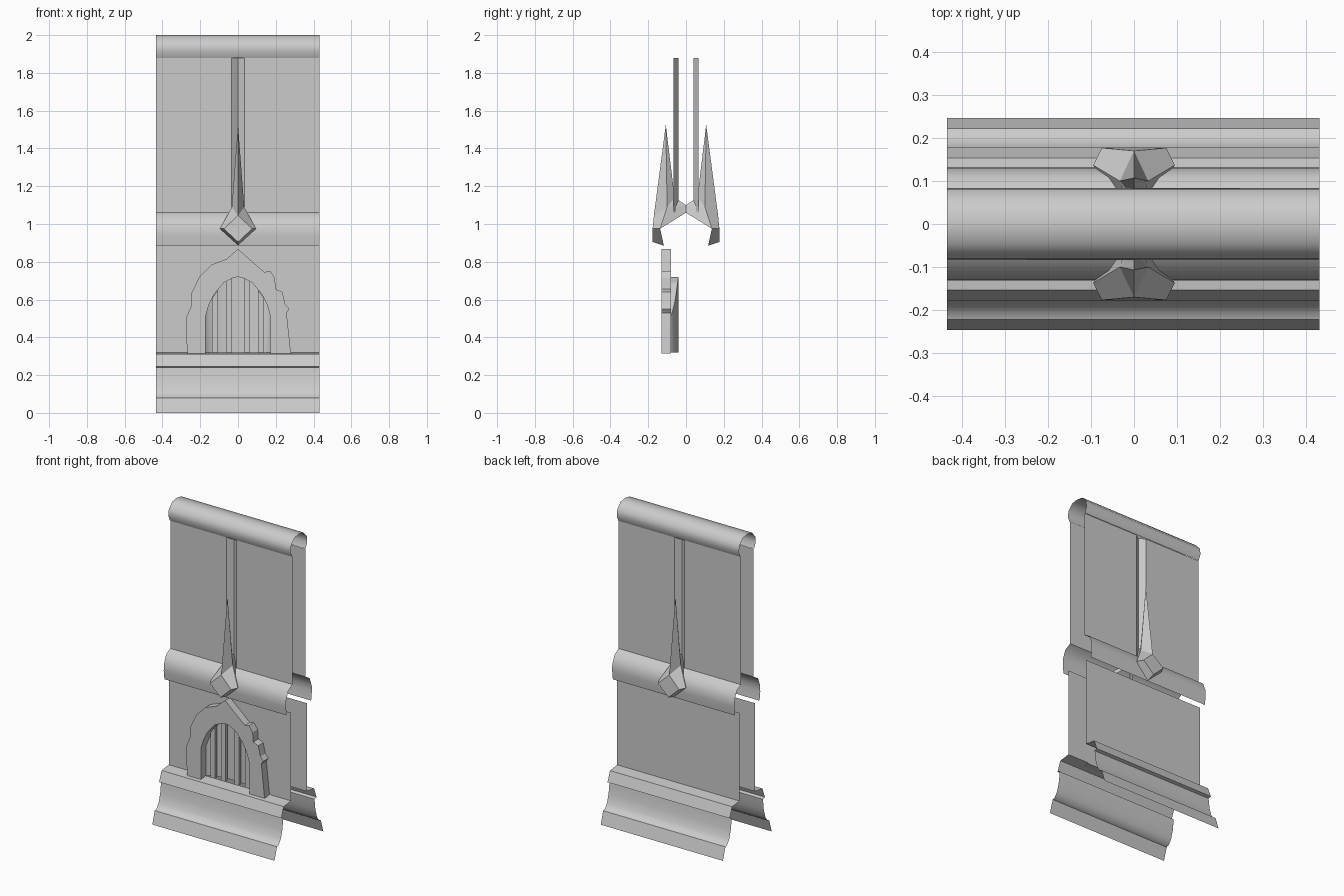
import bpy, bmesh, math

if "Cube" in bpy.data.objects:
    bpy.data.objects.remove(bpy.data.objects["Cube"])

X0, X1 = -0.435, 0.432
stone = bpy.data.materials.new("grey_stone")
stone.diffuse_color = (0.6, 0.6, 0.6, 1)
stone.use_nodes = True
stone.node_tree.nodes["Principled BSDF"].inputs["Base Color"].default_value = stone.diffuse_color


def finish(name, bm, angle=None, solid=False):
    """Turn a bmesh into an object with outward faces and optional smoothing."""
    if solid:
        bmesh.ops.recalc_face_normals(bm, faces=bm.faces[:])
    else:
        bm.normal_update()
        for f in bm.faces:
            if f.normal.y * f.calc_center_median().y < -1e-7:
                f.normal_flip()
    me = bpy.data.meshes.new(name)
    bm.to_mesh(me)
    bm.free()
    me.materials.append(stone)
    ob = bpy.data.objects.new(name, me)
    bpy.context.collection.objects.link(ob)
    if angle:
        bpy.ops.object.select_all(action='DESELECT')
        ob.select_set(True)
        bpy.context.view_layer.objects.active = ob
        bpy.ops.object.shade_smooth_by_angle(angle=math.radians(angle))
    return ob


def strip(bm, a, b):
    """Quads between two equally long rows of points."""
    va = [bm.verts.new(p) for p in a]
    vb = [bm.verts.new(p) for p in b]
    for i in range(len(a) - 1):
        bm.faces.new((va[i], va[i + 1], vb[i + 1], vb[i]))


def moulding(name, profile, angle):
    """Open sheet: a (y, z) profile swept along the wall."""
    bm = bmesh.new()
    strip(bm, [(X0, y, z) for y, z in profile], [(X1, y, z) for y, z in profile])
    return finish(name, bm, angle)


# Rounded coping on top
half = [(0.068, 1.88), (0.084, 1.915), (0.08, 1.955), (0.045, 1.993)]
moulding("top_coping", [(-y, z) for y, z in half] + [(0, 2.0)] +
         [(y, z) for y, z in reversed(half)], 60)

# Parts that repeat on front and back
belt = [(0.065, 1.06), (0.108, 1.035), (0.13, 0.98), (0.131, 0.94), (0.124, 0.885)]
base = [(0.08, 0.32), (0.153, 0.311), (0.178, 0.246), (0.158, 0.24), (0.167, 0.17),
        (0.183, 0.115), (0.203, 0.087), (0.222, 0.08), (0.247, 0.0)]
groove = [(X0, 0.065), (-0.035, 0.065), (0, 0.04), (0.035, 0.065), (X1, 0.065)]


def spike(name, s):
    """Faceted diamond boss that runs up into a long thorn."""
    bm = bmesh.new()
    P = {"T": (0, .107, 1.525), "FT": (0, .17, 1.045), "FB": (0, .178, .905),
         "RB": (0, .117, .885), "K": (0, .06, 1.14), "C1": (0, 0, 1.10), "C2": (0, 0, 1.06)}
    for side, m in (("r", 1), ("l", -1)):
        P["F" + side] = (.075 * m, .177, .975)
        P["R" + side] = (.095 * m, .137, .975)
        P["S" + side] = (.033 * m, .10, 1.09)
    v = {k: bm.verts.new((x, y * s, z)) for k, (x, y, z) in P.items()}
    bm.faces.new([v[k] for k in ("FT", "Fl", "FB", "Fr")])
    for d in "rl":
        for f in (("F" + d, "FB", "RB", "R" + d), ("FT", "F" + d, "R" + d, "S" + d),
                  ("T", "FT", "S" + d), ("T", "S" + d, "K"), ("K", "S" + d, "C1"),
                  ("S" + d, "R" + d, "C2", "C1")):
            bm.faces.new([v[k] for k in f])
    finish(name, bm, solid=True)


for side, s in (("front", -1), ("back", 1)):
    moulding(side + "_belt_moulding", [(y * s, z) for y, z in belt], 60)
    moulding(side + "_plinth", [(y * s, z) for y, z in base], 35)
    bm = bmesh.new()
    strip(bm, [(x, y * s, 1.06) for x, y in groove], [(x, y * s, 1.88) for x, y in groove])
    finish(side + "_upper_wall", bm)
    spike(side + "_spike", s)

# Lower walls: plain at the back, with an arched opening at the front
moulding("back_lower_wall", [(0.08, 0.885), (0.08, 0.32)], None)
right = [(0.03, 0.713), (0.075, 0.69), (0.125, 0.63), (0.155, 0.57), (0.172, 0.51)]
arch = [(-x, z) for x, z in reversed(right)] + [(0, 0.72)] + right
low = [(X0, 0.32), (-0.172, 0.32)] + arch + [(0.172, 0.32), (X1, 0.32)]
bm = bmesh.new()
strip(bm, [(x, -0.08, z) for x, z in low], [(x, -0.08, 0.885) for x, z in low])
bmesh.ops.dissolve_degenerate(bm, dist=1e-5, edges=bm.edges[:])
finish("front_lower_wall", bm)

# Curved niche behind the opening, with its soffit


def depth(x):
    return -0.08 + 0.04 * math.sqrt(max(0, 1 - (x / 0.172) ** 2))


bm = bmesh.new()
strip(bm, [(x, depth(x), 0.32) for x, z in arch], [(x, depth(x), z) for x, z in arch])
finish("niche_back", bm, 60)
bm = bmesh.new()
strip(bm, [(x, -0.08, z) for x, z in arch], [(x, depth(x), z) for x, z in arch])
finish("niche_soffit", bm)


def arch_z(x):
    for (xa, za), (xb, zb) in zip(arch, arch[1:]):
        if xa <= x <= xb:
            return za + (zb - za) * (x - xa) / (xb - xa)
    return 0.51


# Upright bars of the grille, cut to the arch
for i, c in enumerate((-0.122, -0.047, 0.047, 0.122)):
    bm = bmesh.new()
    a, b = c - 0.016, c + 0.016
    f = bm.faces.new([bm.verts.new((x, -0.082, z)) for x, z in
                      ((a, 0.32), (b, 0.32), (b, arch_z(b)), (a, arch_z(a)))])
    r = bmesh.ops.extrude_face_region(bm, geom=[f])
    bmesh.ops.translate(bm, vec=(0, 0.02, 0),
                        verts=[e for e in r["geom"] if isinstance(e, bmesh.types.BMVert)])
    finish("grille_bar_%d" % (i + 1), bm, solid=True)

# Rough stone surround with an irregular outer edge
outer = [(-0.268, 0.315), (-0.275, 0.42), (-0.272, 0.51), (-0.25, 0.56), (-0.248, 0.63),
         (-0.205, 0.72), (-0.14, 0.785), (-0.06, 0.815), (0, 0.868), (0.065, 0.81),
         (0.14, 0.745), (0.17, 0.752), (0.195, 0.715), (0.2, 0.655), (0.235, 0.64),
         (0.25, 0.575), (0.272, 0.55), (0.257, 0.53), (0.268, 0.43), (0.28, 0.315)]
ring = outer + [(0.172, 0.315)] + arch[::-1] + [(-0.172, 0.315)]
bm = bmesh.new()
f = bm.faces.new([bm.verts.new((x, -0.131, z)) for x, z in ring])
r = bmesh.ops.extrude_face_region(bm, geom=[f])
bmesh.ops.translate(bm, vec=(0, 0.051, 0),
                    verts=[e for e in r["geom"] if isinstance(e, bmesh.types.BMVert)])
finish("arch_surround", bm, solid=True)
